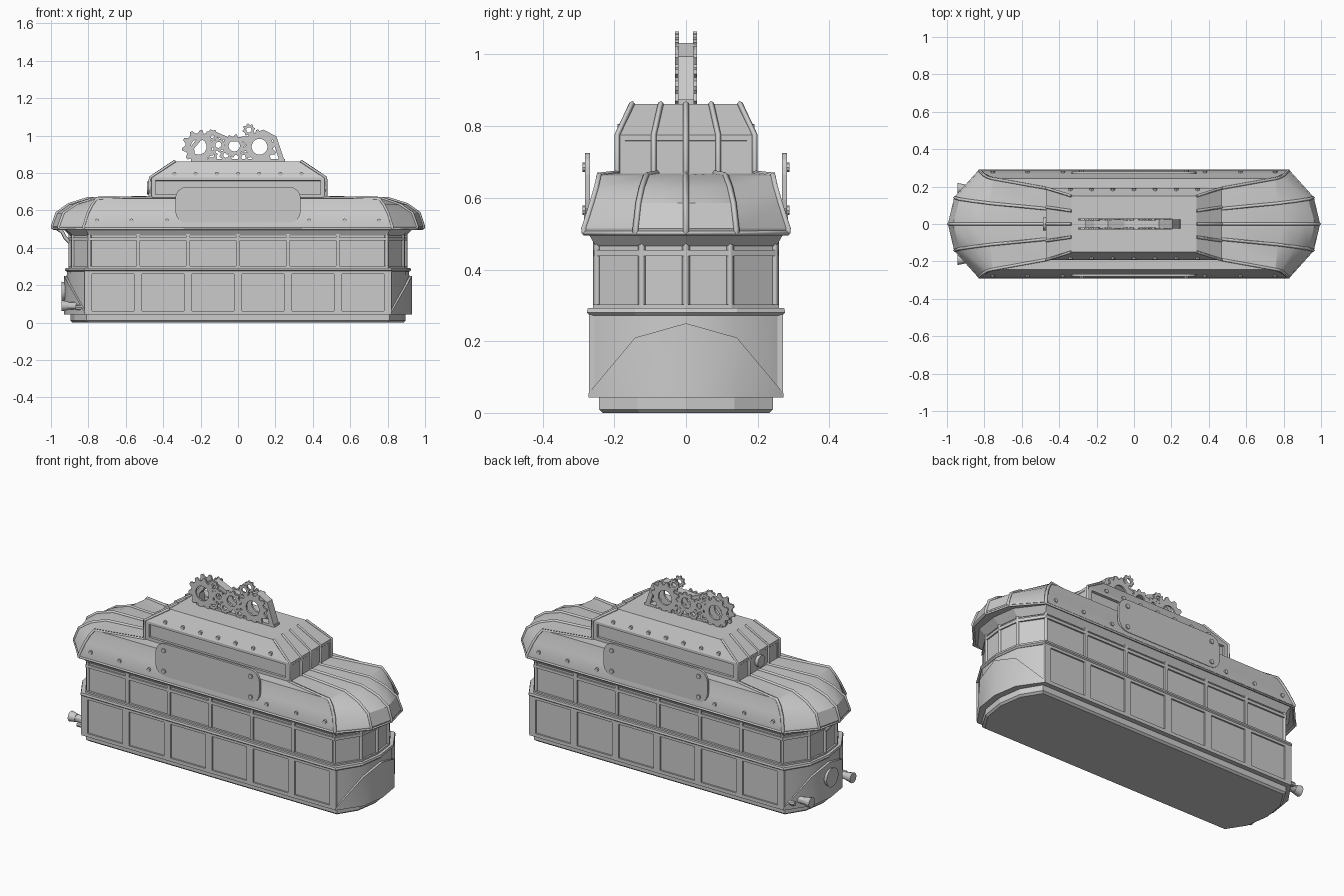
import bpy, bmesh
from math import pi, sin, cos, radians
from mathutils import Matrix, Vector

if "Cube" in bpy.data.objects:
    bpy.data.objects.remove(bpy.data.objects["Cube"])


def finish(name, bm, smooth=None):
    bmesh.ops.recalc_face_normals(bm, faces=bm.faces)
    me = bpy.data.meshes.new(name)
    bm.to_mesh(me)
    bm.free()
    ob = bpy.data.objects.new(name, me)
    bpy.context.collection.objects.link(ob)
    if smooth:
        bpy.ops.object.select_all(action='DESELECT')
        ob.select_set(True)
        bpy.context.view_layer.objects.active = ob
        bpy.ops.object.shade_smooth_by_angle(angle=radians(smooth))
    return ob


def loft(name, rings, smooth=None):
    """Skin a list of equal-length closed rings and cap both ends."""
    bm = bmesh.new()
    vs = [[bm.verts.new(p) for p in r] for r in rings]
    n = len(rings[0])
    for a, b in zip(vs, vs[1:]):
        for i in range(n):
            bm.faces.new((a[i], a[(i + 1) % n], b[(i + 1) % n], b[i]))
    bm.faces.new(vs[0])
    bm.faces.new(vs[-1])
    return finish(name, bm, smooth)


def plan(z, xe, xm, ym, xc, yc):
    """Boat-ended ten-point plan outline, symmetric in x and y."""
    q = [(xe, 0), (xm, ym), (xc, yc), (-xc, yc), (-xm, ym), (-xe, 0),
         (-xm, -ym), (-xc, -yc), (xc, -yc), (xm, -ym)]
    return [(x, y, z) for x, y in q]


def boxes(name, items):
    """One object from (x0, x1, y0, y1, z0, z1) boxes."""
    bm = bmesh.new()
    for x0, x1, y0, y1, z0, z1 in items:
        m = Matrix.Translation(((x0 + x1) / 2, (y0 + y1) / 2, (z0 + z1) / 2)) @ \
            Matrix.Diagonal((x1 - x0, abs(y1 - y0), z1 - z0, 1))
        bmesh.ops.create_cube(bm, size=1, matrix=m)
    return finish(name, bm)


def cyls(name, centres, r, depth, axis, n=8, r2=None):
    """Cylinders lying along x or y."""
    rot = Matrix.Rotation(pi / 2, 4, 'Y' if axis == 'x' else 'X')
    bm = bmesh.new()
    for c in centres:
        bmesh.ops.create_cone(bm, cap_ends=True, segments=n, radius1=r, radius2=r2 or r,
                              depth=depth, matrix=Matrix.Translation(c) @ rot)
    return finish(name, bm, 30)


def bars(name, paths, r):
    """Square-section bars following polylines."""
    cu = bpy.data.curves.new(name + "_path", 'CURVE')
    cu.dimensions = '3D'
    cu.bevel_depth, cu.bevel_resolution, cu.use_fill_caps = r, 0, True
    for pts in paths:
        sp = cu.splines.new('POLY')
        sp.points.add(len(pts) - 1)
        for p, co in zip(sp.points, pts):
            p.co = (*co, 1)
    tmp = bpy.data.objects.new(name + "_tmp", cu)
    bpy.context.collection.objects.link(tmp)
    bpy.context.view_layer.update()
    me = bpy.data.meshes.new_from_object(tmp.evaluated_get(bpy.context.evaluated_depsgraph_get()))
    bpy.data.objects.remove(tmp)
    me.name = name
    ob = bpy.data.objects.new(name, me)
    bpy.context.collection.objects.link(ob)
    return ob


S = (-1, 1)
ENDS = (0, 1, 2, 3, 4, 5, 6, 7, 8, 9)

# Base and lower body
loft("base", [plan(0, .885, .865, .13, .8, .232), plan(.01, .895, .875, .135, .81, .243),
              plan(.06, .895, .875, .135, .81, .243)])
loft("lower_body", [plan(.043, .922, .9, .14, .815, .262), plan(.275, .915, .895, .14, .815, .262)], 35)
loft("waist_rail", [plan(.272, .917, .897, .14, .817, .268), plan(.28, .925, .905, .143, .822, .277),
                    plan(.292, .922, .902, .142, .82, .274)])

# Raised frames round the six side panels
frame = []
for s in S:
    y = sorted((s * .255, s * .271))
    frame += [(-.82, .82, *y, .043, .063), (-.82, .82, *y, .26, .28)]
    frame += [(i * .267 - .021, i * .267 + .021, *y, .05, .275) for i in range(-3, 4)]
boxes("side_panel_frames", frame)

# Pointed apron plates on both ends
for s, nm in ((1, "right_apron"), (-1, "left_apron")):
    cols = [(.82, -.272, .055), (.909, -.142, .21), (.931, 0, .25), (.909, .142, .21), (.82, .272, .055)]
    loft(nm, [[(s * x, y, .043), (s * x, y, z), (s * (x - .02), y * .95, z), (s * (x - .02), y * .95, .043)]
              for x, y, z in cols], 35)

# Window storey with posts, rail and flared header
win = plan(.28, .895, .88, .123, .795, .248)
loft("window_storey", [win, [(x, y, .51) for x, y, z in win]])
posts = [(i * .267 - .01, i * .267 + .01, *sorted((s * .24, s * .257)), .28, .505)
         for i in range(-2, 3) for s in S]
boxes("side_window_posts", posts)
bars("end_window_posts", [[(x, y, .28), (x, y, .505)] for x, y, z in win], .011)
loft("window_rail", [plan(z, .903, .887, .126, .802, .257) for z in (.438, .455)])
loft("window_sill", [plan(z, .905, .889, .127, .803, .26) for z in (.285, .302)])
loft("roof_header", [plan(.465, .898, .883, .125, .798, .252), plan(.505, .94, .92, .135, .815, .275)])

# Main roof with ribs fanning over both ends
roof = [plan(.502, .988, .955, .14, .825, .285), plan(.514, .992, .958, .14, .826, .286),
        plan(.585, .968, .932, .132, .803, .263), plan(.63, .905, .865, .122, .78, .25),
        plan(.663, .80, .77, .11, .755, .243), plan(.668, .46, .46, .08, .46, .19)]
loft("main_roof", roof, 25)
bars("roof_ribs", [[r[i] for r in roof] for i in ENDS], .009)
bars("roof_lip", [roof[0] + roof[0][:1]], .007)
cyls("roof_bolts", [(x, s * .277, .545) for x in (-.755, -.57, -.38, .38, .57, .755) for s in S], .011, .014, 'y')

# Upper clerestory
top = [plan(.655, .468, .468, .09, .468, .178), plan(.758, .468, .468, .09, .468, .178),
       plan(.76, .47, .47, .09, .47, .192), plan(.775, .47, .47, .09, .47, .192),
       plan(.862, .335, .335, .07, .335, .15)]
loft("clerestory", top)
frame = []
for s in S:
    y = sorted((s * .17, s * .192))
    frame += [(-.47, .47, *y, .655, .685)]
    frame += [(*sorted((e * .44, e * .47)), *y, .66, .765) for e in S]
boxes("clerestory_frames", frame)
bars("clerestory_ribs", [[(r[i][0], r[i][1], z) for r, z in zip((top[2], top[3], top[4]), (.66, .775, .864))]
                         for i in ENDS], .008)
cyls("clerestory_bolts", [(-.34 + i * .1133, s * .183, .795) for i in range(7) for s in S], .011, .016, 'y')

# Rounded sign plates with corner bolts
outline = []
for cx, cz, a0 in ((.275, .665, 0), (-.275, .665, 90), (-.275, .595, 180), (.275, .595, 270)):
    outline += [(cx + .06 * cos(radians(a0 + k * 22.5)), cz + .06 * sin(radians(a0 + k * 22.5))) for k in range(5)]
for s, nm in ((-1, "front_sign_plate"), (1, "back_sign_plate")):
    loft(nm, [[(x, s * y, z) for x, z in outline] for y in (.268, .282)])
cyls("sign_bolts", [(x, s * .282, z) for x in (-.28, .28) for z in (.565, .685) for s in S], .013, .014, 'y')


# Gear crest: toothed rings on both faces
def gear(name, cx, cz, r, hole, teeth, y0, y1):
    bm = bmesh.new()
    n = teeth * 4
    rows = []
    for k in range(n):
        a = 2 * pi * (k + .5) / n
        ro = r if k % 4 < 2 else r * .8
        rows.append([bm.verts.new((cx + q * cos(a), y, cz + q * sin(a)))
                     for q, y in ((ro, y0), (ro, y1), (hole, y1), (hole, y0))])
    for k in range(n):
        a, b = rows[k], rows[(k + 1) % n]
        for j in range(4):
            bm.faces.new((a[j], a[(j + 1) % 4], b[(j + 1) % 4], b[j]))
    return finish(name, bm)


gears = [(-.21, .94, .09, .042, 10), (-.105, .95, .04, .016, 8), (-.14, .895, .032, .013, 8),
         (-.02, .945, .062, .03, 10), (-.065, .895, .035, .014, 8), (.115, .94, .092, .042, 12),
         (.058, 1.03, .034, .014, 8), (.03, .885, .03, .012, 8), (-.14, 1.0, .034, .014, 8)]
for i, g in enumerate(gears):
    for s, side in ((-1, "front"), (1, "back")):
        gear(f"{side}_gear_{i + 1}", *g, s * .02, s * .03)

# Folded band that carries the gears
path = [(.25, .86), (.205, .995), (.135, 1.032), (.05, .995), (-.05, .99), (-.14, 1.03), (-.215, .99), (-.26, .93),
        (-.25, .86)]
inner = [(.222, .86), (.185, .978), (.13, 1.005), (.055, .97), (-.05, .967), (-.14, 1.003), (-.2, .972), (-.235, .93),
         (-.225, .86)]
loft("crest_band", [[(a, -.023, b), (a, .023, b), (c, .023, d), (c, -.023, d)]
                    for (a, b), (c, d) in zip(path, inner)])
boxes("crest_foot", [(-.25, .25, -.023, .023, .855, .875)])

# Lamps, bolts and hook on the left end
cyls("headlight", [(-.93, 0, .165)], .055, .03, 'x', 16, .045)
cyls("buffer_stems", [(-.89, s * .19, .09) for s in S], .02, .06, 'x', 12)
cyls("buffer_lamps", [(-.925, s * .19, .09) for s in S], .03, .04, 'x', 12, .022)
cyls("apron_bolts", [(-.853, s * .236, .08) for s in S], .013, .03, 'x')
cyls("clerestory_lamp", [(-.476, 0, .72)], .034, .022, 'x', 16)
bars("roof_hook", [[(-.97, 0, .505), (-.94, 0, .485), (-.925, 0, .455), (-.9, 0, .43)]], .01)
